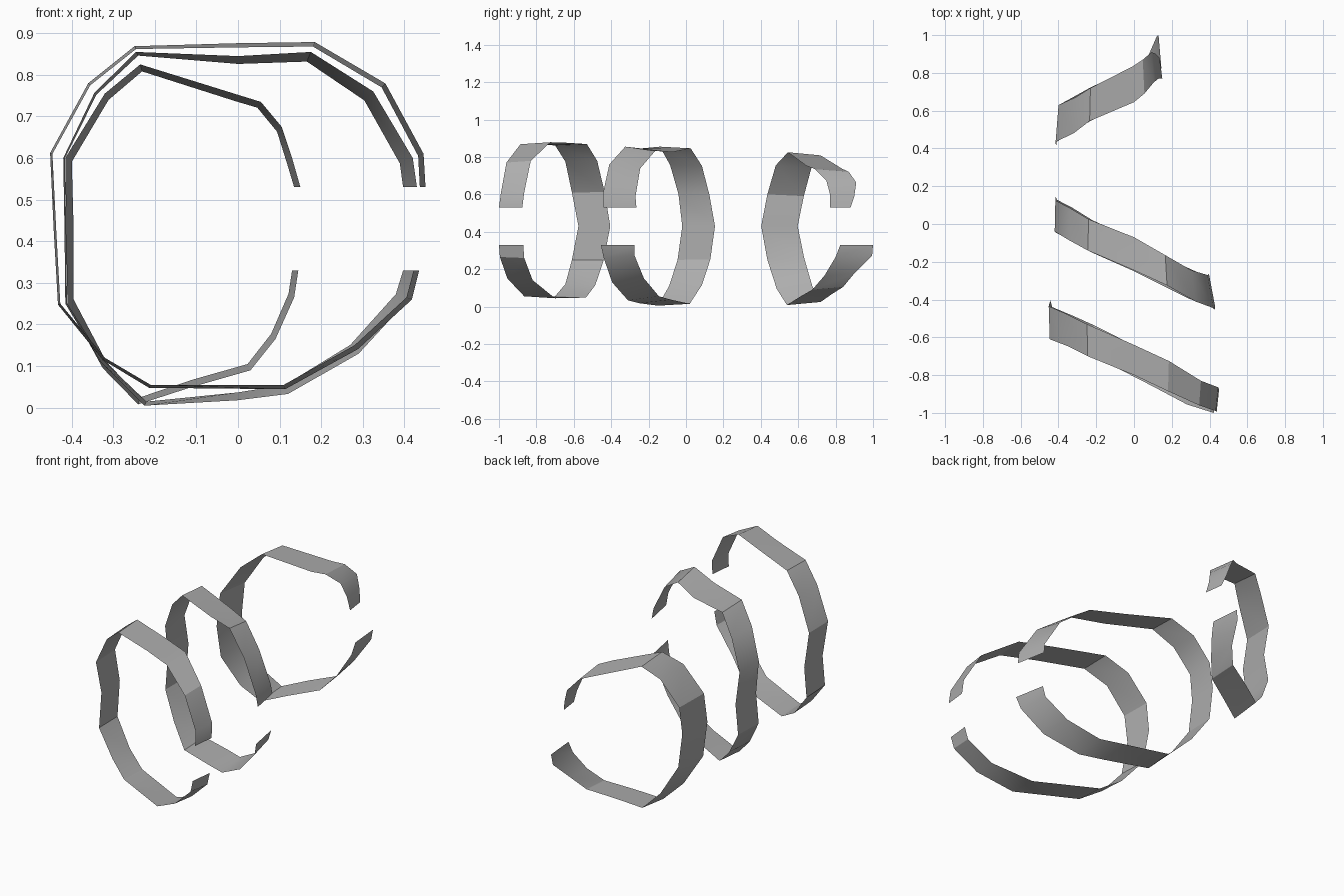
import bpy, bmesh, math
from mathutils import Vector

grey = bpy.data.materials.new("plain grey")
grey.diffuse_color = (0.42, 0.42, 0.42, 1)


def band(name, path, inset_left, inset_right, cx):
    """Open ribbon. path: x, z of the front edge, then y of front and back edge.
    The back edge is drawn in towards the ring centre by an inset that runs left to right."""
    x_lo, x_hi = min(p[0] for p in path), max(p[0] for p in path)
    bm = bmesh.new()
    rows = []
    for x, z, yf, yb in path:
        t = (x - x_lo) / (x_hi - x_lo)
        inset = inset_left + (inset_right - inset_left) * t
        toward = Vector((cx - x, 0.43 - z)).normalized() * inset
        # keep the cut ends level
        dz = 0 if z in (0.33, 0.53) else toward.y
        rows.append((bm.verts.new((x, yf, z)),
                     bm.verts.new((x + toward.x, yb, z + dz))))
    for (f0, b0), (f1, b1) in zip(rows, rows[1:]):
        bm.faces.new((f0, b0, b1, f1))
    mesh = bpy.data.meshes.new(name)
    bm.to_mesh(mesh)
    bm.free()
    mesh.materials.append(grey)
    ob = bpy.data.objects.new(name, mesh)
    bpy.context.collection.objects.link(ob)
    bpy.ops.object.select_all(action='DESELECT')
    ob.select_set(True)
    bpy.context.view_layer.objects.active = ob
    bpy.ops.object.shade_smooth_by_angle(angle=math.radians(30))


# front band, widening slightly to the back
band("front_band", [
    (0.437, 0.53, -1.0, -0.875), (0.433, 0.605, -0.99, -0.865),
    (0.345, 0.77, -0.96, -0.83), (0.18, 0.868, -0.885, -0.725),
    (0.0, 0.866, -0.80, -0.64), (-0.245, 0.862, -0.70, -0.53),
    (-0.355, 0.775, -0.645, -0.475), (-0.446, 0.61, -0.61, -0.435),
    (-0.437, 0.43, -0.575, -0.405), (-0.427, 0.25, -0.61, -0.44),
    (-0.32, 0.12, -0.645, -0.485), (-0.21, 0.055, -0.70, -0.535),
    (0.11, 0.055, -0.865, -0.70), (0.28, 0.15, -0.955, -0.82),
    (0.405, 0.265, -0.995, -0.865), (0.422, 0.33, -1.0, -0.87)],
    -0.006, -0.014, 0.0)

# middle band, narrowing to the back
band("middle_band", [
    (0.43, 0.53, -0.44, -0.265), (0.42, 0.60, -0.445, -0.27),
    (0.325, 0.76, -0.41, -0.245), (0.175, 0.855, -0.325, -0.165),
    (0.0, 0.845, -0.245, -0.07), (-0.245, 0.855, -0.14, 0.025),
    (-0.345, 0.757, -0.085, 0.085), (-0.42, 0.60, -0.04, 0.125),
    (-0.417, 0.43, -0.02, 0.155), (-0.415, 0.25, -0.045, 0.13),
    (-0.33, 0.11, -0.09, 0.085), (-0.225, 0.005, -0.15, 0.02),
    (0.0, 0.018, -0.25, -0.08), (0.12, 0.033, -0.31, -0.145),
    (0.29, 0.13, -0.395, -0.225), (0.41, 0.26, -0.44, -0.275),
    (0.43, 0.33, -0.455, -0.275)],
    0.004, 0.034, 0.0)

# rear band, shorter and slanting the other way
band("rear_band", [
    (0.15, 0.53, 0.77, 0.88), (0.13, 0.60, 0.77, 0.90),
    (0.105, 0.675, 0.75, 0.91), (0.055, 0.735, 0.69, 0.87),
    (0.0, 0.752, 0.645, 0.835), (-0.235, 0.825, 0.545, 0.72),
    (-0.32, 0.755, 0.48, 0.67), (-0.415, 0.60, 0.435, 0.63),
    (-0.413, 0.43, 0.402, 0.597), (-0.41, 0.25, 0.435, 0.632),
    (-0.325, 0.095, 0.485, 0.675), (-0.24, 0.008, 0.54, 0.72),
    (-0.11, 0.05, 0.605, 0.78), (0.03, 0.09, 0.675, 0.84),
    (0.09, 0.165, 0.74, 0.90), (0.135, 0.265, 0.80, 0.995),
    (0.145, 0.33, 0.825, 1.0)],
    0.018, 0.016, -0.13)
